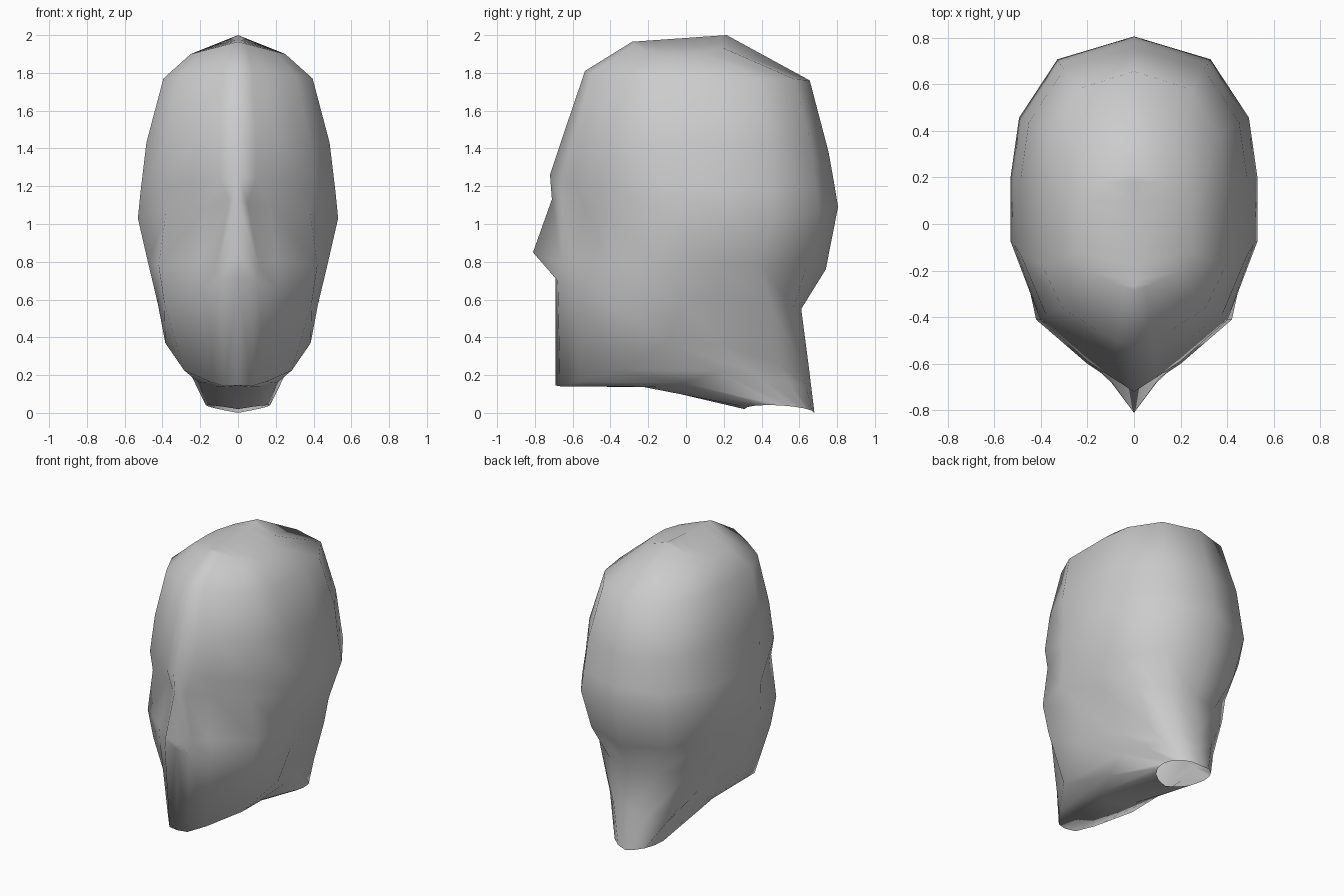
import bpy, bmesh
from math import sin, cos, pi
from mathutils import Vector

if "Cube" in bpy.data.objects:
    bpy.data.objects.remove(bpy.data.objects["Cube"])

# Half outline of the skull seen from above: (fraction of half width, fraction front-to-back)
OUTLINE = [(0, 0), (.19, .042), (.38, .085), (.78, .205), (1, .42),
           (1, .6), (.93, .77), (.62, .935), (0, 1)]
N = len(OUTLINE)


def skull_row(zf, yf, zs, w, zb, yb, blunt=1):
    """Half ring from front (zf, yf) past the side (zs, w) to the back (zb, yb); blunt < 1 flattens the front."""
    row = []
    for fx, t in OUTLINE:
        if t < .5:
            t *= blunt
        row.append(Vector((fx * w, yf + (yb - yf) * t, zs + ((zf if t < .5 else zb) - zs) * (1 - fx))))
    return row


def smooth_row(keys):
    """Half ring through five key points, the points between them bulging outward."""
    k = [Vector(p) for p in keys]
    mirrored = Vector((-1, 1, 1))
    k = [k[1] * mirrored] + k + [k[-2] * mirrored]
    row = []
    for i in range(1, 5):
        row += [k[i], (9 * (k[i] + k[i + 1]) - k[i - 1] - k[i + 2]) / 16]
    return row + [k[5]]


# Crown ridge and cranium down to the brow
ridge = [Vector((0, -.285 + .5 * t, 1.965 + .035 * t)) for _, t in OUTLINE]
crown = skull_row(1.965, -.285, 1.90, .25, 2.0, .215, .8)
upper = skull_row(1.81, -.535, 1.77, .395, 1.76, .655, .72)
forehead = skull_row(1.53, -.63, 1.43, .485, 1.38, .755, .85)
brow = skull_row(1.26, -.72, 1.18, .515, 1.2, .787)

# Eye sockets sunk beside the nose bridge
eyes = skull_row(1.13, -.71, 1.03, .53, 1.09, .805)
eyes[1:4] = [Vector((.05, -.66, 1.11)), Vector((.17, -.535, 1.09)), Vector((.38, -.41, 1.07))]

# Nose tip and cheeks
nose = skull_row(.85, -.81, .79, .475, .76, .74)
nose[1:4] = [Vector((.11, -.66, .78)), Vector((.2, -.6, .8)), Vector((.42, -.41, .78))]

# Upper lip to skull base
lip = smooth_row([(0, -.69, .72), (.2, -.585, .66), (.425, -.02, .58), (.36, .45, .57), (0, .61, .55)])
lip[3] = Vector((.39, -.39, .58))
lip[5] = Vector((.405, .19, .63))

# Chin, jaw edge and nape, with the neck set in behind the jaw corner
jaw = smooth_row([(0, -.69, .145), (.15, -.57, .165), (.385, -.1, .37), (.26, .48, .27), (0, .648, .26)])
jaw[3] = Vector((.285, -.36, .225))
jaw[5] = Vector((.28, .18, .36))

# Neck opening, and a ring between it and the jaw
neck = []
for i in range(N):
    a = pi * i / (N - 1)
    neck.append(Vector((.17 * sin(a), .495 - .185 * cos(a), .01 + .01 * cos(a) + .03 * sin(a))))
under = []
for i in range(N):
    p = jaw[i].lerp(neck[i], .45)
    front = max(0, 1 - i / 4)
    under.append(Vector((p.x * (.9 if i < 6 else 1), p.y, p.z + .06 * front)))

# Stitch the half rings together
bm = bmesh.new()
rings = [ridge, crown, upper, forehead, brow, eyes, nose, lip, jaw, under, neck]
grid = [[bm.verts.new(p) for p in ring] for ring in rings]
for a, b in zip(grid, grid[1:]):
    for i in range(N - 1):
        bm.faces.new((a[i], b[i], b[i + 1], a[i + 1]))
bmesh.ops.remove_doubles(bm, verts=bm.verts[:], dist=.002)
bmesh.ops.recalc_face_normals(bm, faces=bm.faces[:])
if sum(f.normal.x * f.calc_area() for f in bm.faces) < 0:
    bmesh.ops.reverse_faces(bm, faces=bm.faces[:])
for f in bm.faces:
    f.smooth = True

mesh = bpy.data.meshes.new("head")
bm.to_mesh(mesh)
bm.free()
head = bpy.data.objects.new("head", mesh)
bpy.context.collection.objects.link(head)

# Other half
mirror = head.modifiers.new("mirror", 'MIRROR')
mirror.use_axis[0] = True
mirror.use_clip = True
mirror.merge_threshold = .001
